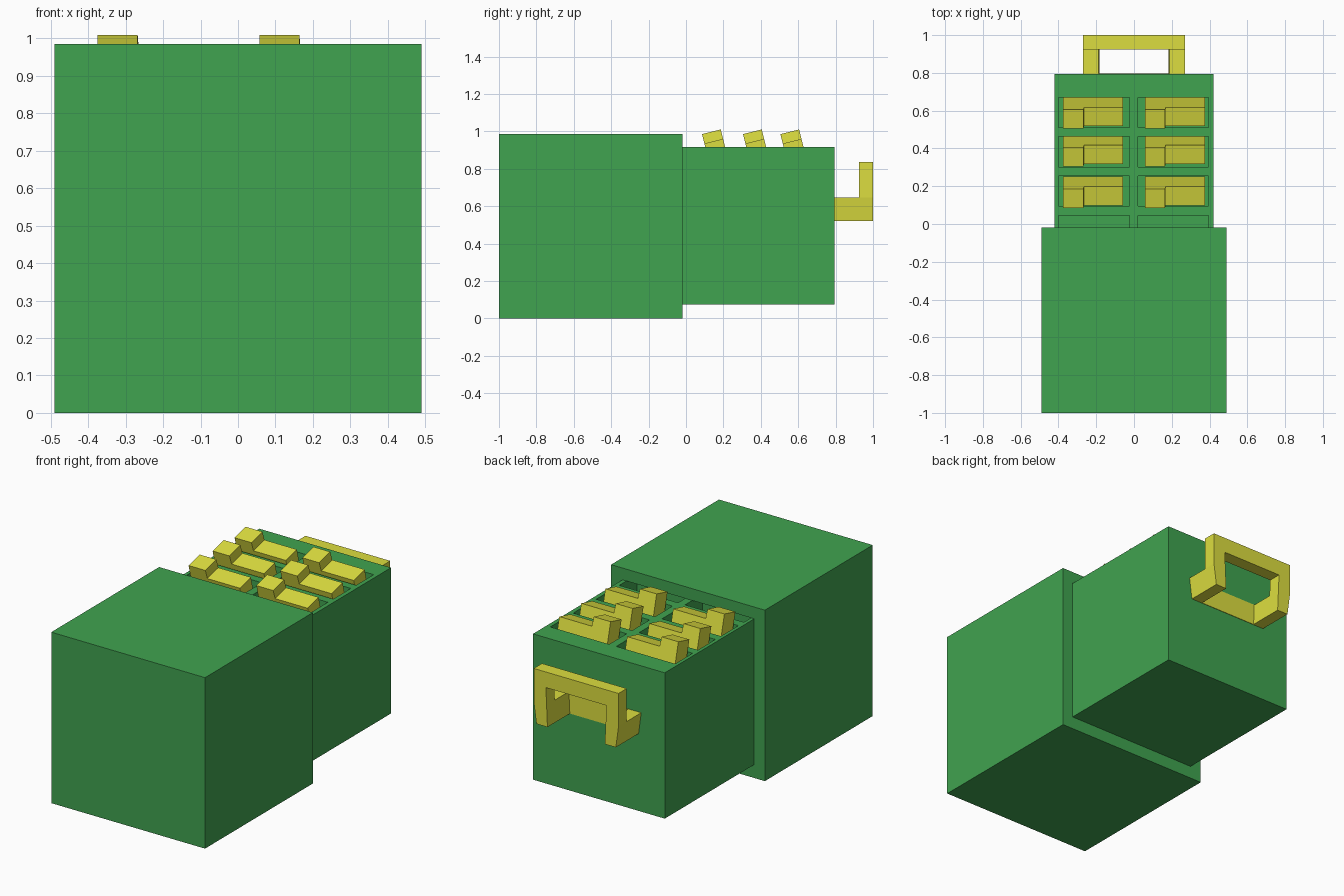
import bpy, bmesh, math
from mathutils import Matrix

if "Cube" in bpy.data.objects:
    bpy.data.objects.remove(bpy.data.objects["Cube"])


def material(name, rgb):
    m = bpy.data.materials.new(name)
    m.diffuse_color = (*rgb, 1)
    m.use_nodes = True
    m.node_tree.nodes["Principled BSDF"].inputs["Base Color"].default_value = m.diffuse_color
    return m


GREEN = material("green", (0.051, 0.366, 0.08))
YELLOW = material("yellow", (0.72, 0.73, 0.05))


def add_box(bm, x0, x1, y0, y1, z0, z1):
    mat = Matrix.Translation(((x0 + x1) / 2, (y0 + y1) / 2, (z0 + z1) / 2))
    mat = mat @ Matrix.Diagonal((x1 - x0, y1 - y0, z1 - z0, 1))
    bmesh.ops.create_cube(bm, size=1, matrix=mat)


def finish(name, bm, mat):
    bmesh.ops.recalc_face_normals(bm, faces=bm.faces)
    me = bpy.data.meshes.new(name)
    bm.to_mesh(me)
    bm.free()
    ob = bpy.data.objects.new(name, me)
    bpy.context.collection.objects.link(ob)
    me.materials.append(mat)
    return ob


def boxes(name, dims, mat):
    bm = bmesh.new()
    for d in dims:
        add_box(bm, *d)
    return finish(name, bm, mat)


def extrude_xz(bm, profile, y0, y1):
    face = bm.faces.new([bm.verts.new((x, y0, z)) for x, z in profile])
    ext = bmesh.ops.extrude_face_region(bm, geom=[face])["geom"]
    verts = [g for g in ext if isinstance(g, bmesh.types.BMVert)]
    bmesh.ops.translate(bm, verts=verts, vec=(0, y1 - y0, 0))


def cut(ob, cutter):
    cutter.hide_render = True
    mod = ob.modifiers.new("cut", "BOOLEAN")
    mod.operation = "DIFFERENCE"
    mod.solver = "EXACT"
    mod.object = cutter
    bpy.context.view_layer.objects.active = ob
    bpy.ops.object.modifier_apply(modifier=mod.name)
    bpy.data.objects.remove(cutter, do_unlink=True)


# Cabinet with a recess that the drawer slides into
cabinet = boxes("cabinet", [(-0.49, 0.49, -1, -0.018, 0, 0.985)], GREEN)
cut(cabinet, boxes("recess_cutter",
                   [(-0.422, 0.422, -0.26, 0.1, 0.073, 0.917)], GREEN))

# Drawer with two columns of pockets
drawer = boxes("drawer", [(-0.42, 0.42, -0.25, 0.793, 0.075, 0.915)], GREEN)
columns = [(-0.40, -0.025), (0.02, 0.395)]
rows = [-0.116, 0.094, 0.303, 0.511]
cut(drawer, boxes("pocket_cutter",
                  [(x0, x1, y, y + 0.16, 0.72, 1.0)
                   for x0, x1 in columns for y in rows], GREEN))

# Leaning index files, each with a tab on the left
tilt = Matrix.Rotation(math.radians(14), 4, "X")
for col, left in enumerate((-0.375, 0.057)):
    for row, y in enumerate((0.086, 0.305, 0.505)):
        bm = bmesh.new()
        extrude_xz(bm, [(0, -0.27), (0.318, -0.27), (0.318, -0.052),
                        (0.111, -0.052), (0.107, 0), (0, 0)], 0, 0.103)
        bmesh.ops.transform(bm, verts=bm.verts,
                            matrix=Matrix.Translation((left, y, 0.985)) @ tilt)
        finish(f"index_file_{col + 1}_{row + 1}", bm, YELLOW)

# Handle: arch whose legs narrow at the bottom, with arms back to the drawer
bm = bmesh.new()
half = [(0.183, 0.52), (0.253, 0.52), (0.27, 0.645), (0.27, 0.835)]
inner = [(-0.193, 0.745), (0.193, 0.745)]
extrude_xz(bm, half + [(-x, z) for x, z in reversed(half)] + inner, 0.925, 1.0)
for s in (1, -1):
    arm = [(0.253, 0.52), (0.27, 0.645), (0.189, 0.645), (0.183, 0.52)]
    extrude_xz(bm, [(s * x, z) for x, z in arm], 0.785, 0.925)
finish("handle", bm, YELLOW)

# Thin plate behind the handle
boxes("handle_plate", [(-0.187, 0.187, 0.785, 0.796, 0.52, 0.645)], YELLOW)
